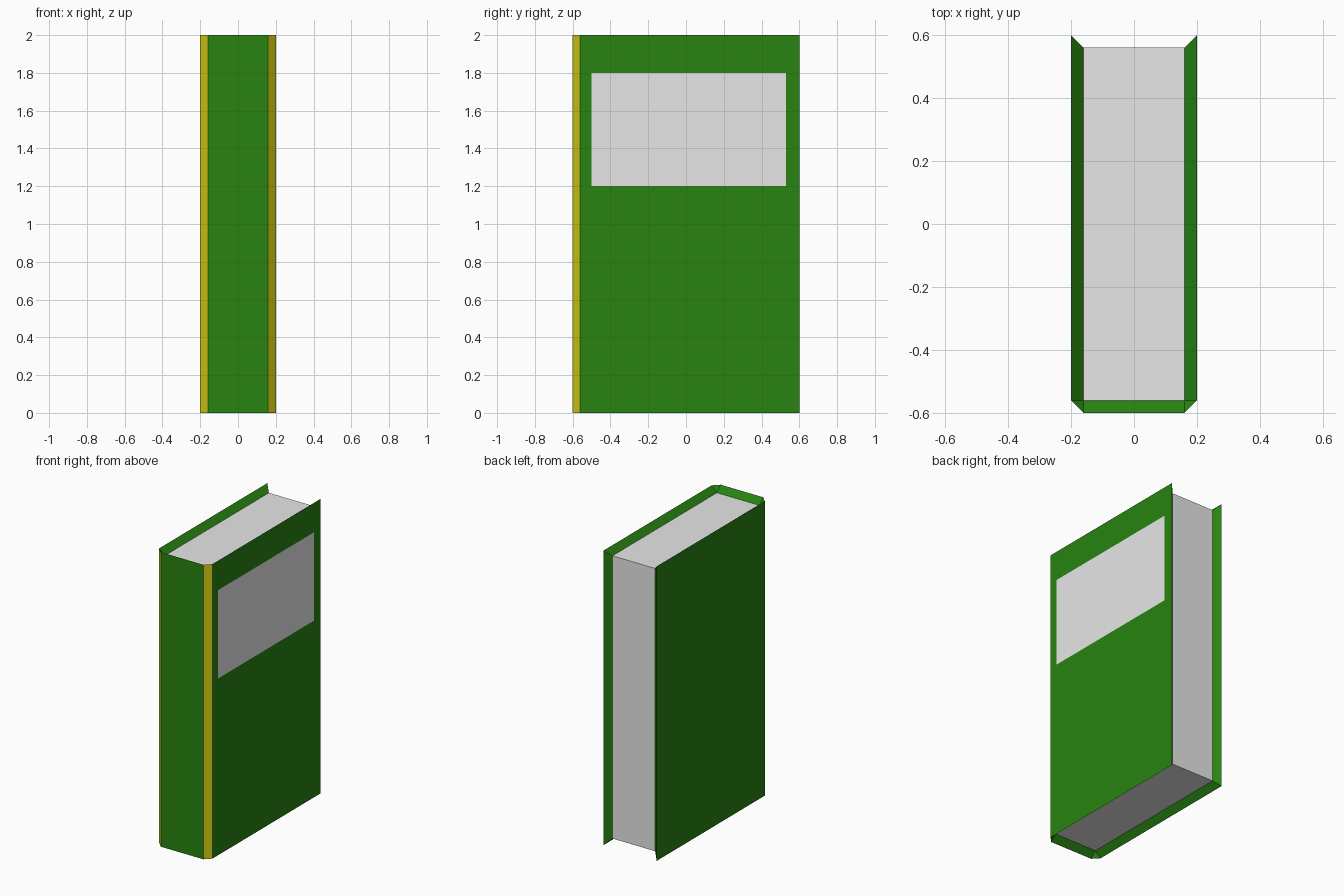
import bpy
import bmesh
from mathutils import Vector

if "Cube" in bpy.data.objects:
    bpy.data.objects.remove(bpy.data.objects["Cube"])


def material(name, r, g, b):
    m = bpy.data.materials.new(name)
    lin = [((c / 255 + 0.055) / 1.055) ** 2.4 if c > 10 else c / 255 / 12.92 for c in (r, g, b)]
    m.diffuse_color = (*lin, 1.0)
    m.use_nodes = True
    m.node_tree.nodes["Principled BSDF"].inputs["Base Color"].default_value = m.diffuse_color
    return m


green = material("cover green", 40, 132, 17)
yellow = material("edge yellow", 212, 206, 20)
white = material("paper white", 236, 236, 236)


def finish(bm, name, mats):
    mesh = bpy.data.meshes.new(name)
    bm.to_mesh(mesh)
    bm.free()
    for m in mats:
        mesh.materials.append(m)
    obj = bpy.data.objects.new(name, mesh)
    bpy.context.collection.objects.link(obj)
    return obj


W, D, H, T = 0.2, 0.6, 2.0, 0.04   # half width, half depth, height, cover thickness

# Cover: wrapped round the pages, open at the back, rims sloping in to the pages
outer = [(-W, D), (-W, -D + T), (-W + T, -D), (W - T, -D), (W, -D + T), (W, D)]
bm = bmesh.new()
rings = []
for x, y in outer:
    ix = W - T if x > 0 else T - W
    iy = D - T if y > 0 else T - D
    rings.append([bm.verts.new(p) for p in
                  ((x, y, 0), (x, y, H), (ix, iy, H - T), (ix, iy, T))])
for a, b in zip(rings, rings[1:]):
    for i in range(4):
        j = (i + 1) % 4
        bm.faces.new((a[i], a[j], b[j], b[i]))
bm.faces.new(rings[0])
bm.faces.new(rings[-1][::-1])
bmesh.ops.remove_doubles(bm, verts=bm.verts[:], dist=0.0001)
bmesh.ops.recalc_face_normals(bm, faces=bm.faces[:])

# Label: cut into the right-hand board
for co, no in (((0, -0.5, 0), (0, 1, 0)), ((0, 0.53, 0), (0, 1, 0)),
               ((0, 0, 1.2), (0, 0, 1)), ((0, 0, 1.8), (0, 0, 1))):
    board = [f for f in bm.faces if f.normal.x > 0.99 and f.calc_center_median().x > W - 0.001]
    geom = board + list({e for f in board for e in f.edges}) + list({v for f in board for v in f.verts})
    bmesh.ops.bisect_plane(bm, geom=geom, plane_co=Vector(co), plane_no=Vector(no))
bm.normal_update()

# Colours: yellow on the two spine chamfers, white on the label
for f in bm.faces:
    c, n = f.calc_center_median(), f.normal
    if abs(n.x) > 0.6 and n.y < -0.6:
        f.material_index = 1
    elif c.x > W - 0.001 and n.x > 0.99 and -0.5 < c.y < 0.53 and 1.2 < c.z < 1.8:
        f.material_index = 2
finish(bm, "book_cover", [green, yellow, white])

# Page block
bm = bmesh.new()
bmesh.ops.create_cube(bm, size=1.0)
for v in bm.verts:
    v.co = (v.co.x * 2 * (W - T), v.co.y * 2 * (D - T), v.co.z * (H - 2 * T) + H / 2)
finish(bm, "pages", [white])
